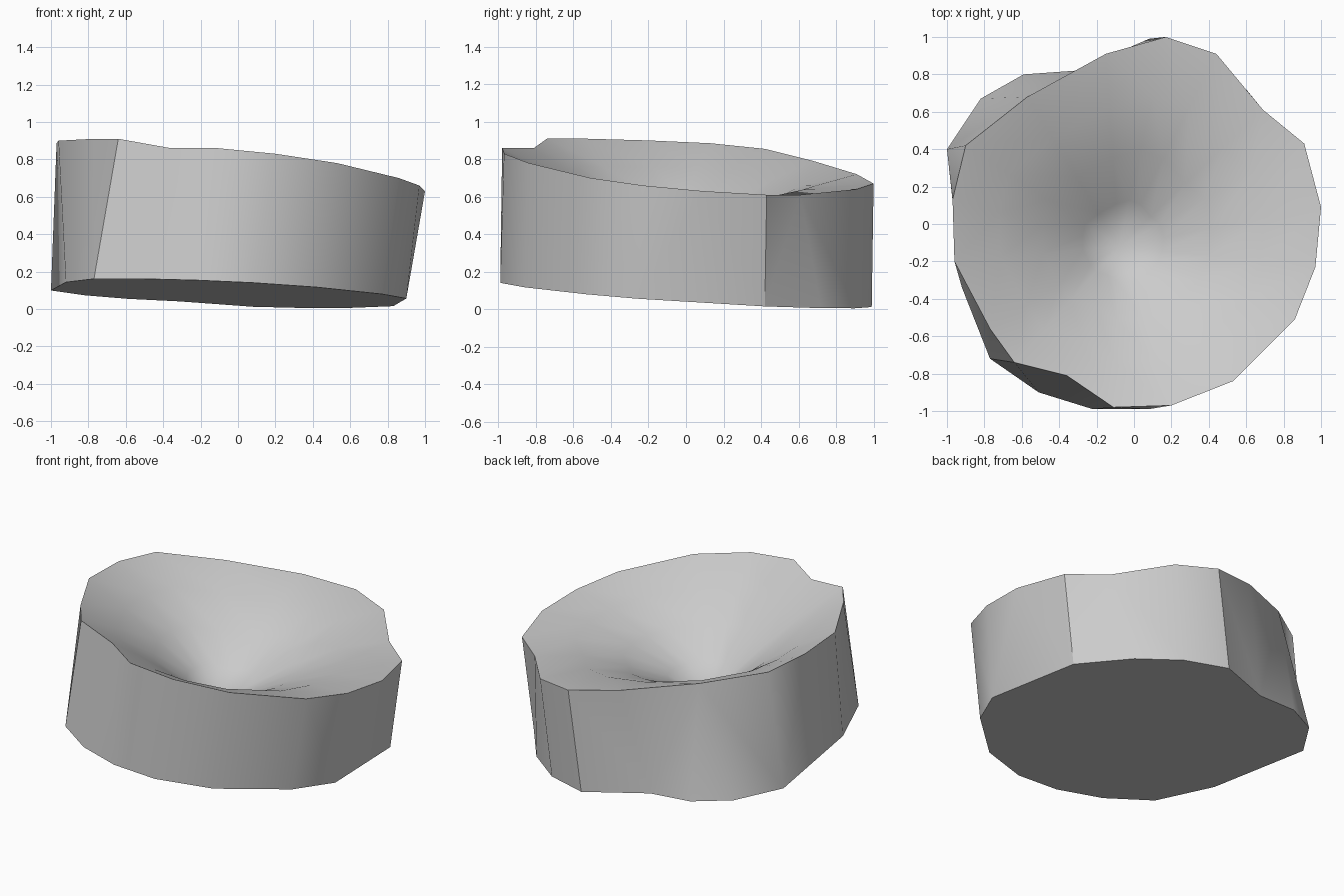
import bpy
import bmesh
import math
from mathutils import Vector

cube = bpy.data.objects.get("Cube")
if cube:
    bpy.data.objects.remove(cube, do_unlink=True)

# Single plain grey material
grey = bpy.data.materials.new("plain grey")
grey.use_nodes = True
colour = (0.6, 0.6, 0.6, 1.0)
grey.diffuse_color = colour
grey.node_tree.nodes["Principled BSDF"].inputs["Base Color"].default_value = colour

# Base outline, clockwise from the back
BASE = [(0.08, 0.99), (0.36, 0.90), (0.60, 0.72), (0.83, 0.42),
        (0.90, -0.26), (0.77, -0.53), (0.42, -0.86), (0.08, -0.99),
        (-0.22, -0.99), (-0.51, -0.90), (-0.77, -0.72), (-0.92, -0.34),
        (-1.00, 0.40), (-0.82, 0.67), (-0.59, 0.80), (-0.31, 0.82)]

# Rim outline with heights, clockwise from the back
RIM = [(0.17, 1.00, 0.67), (0.44, 0.91, 0.64), (0.69, 0.61, 0.61),
       (0.91, 0.43, 0.61), (1.00, 0.09, 0.63), (0.97, -0.23, 0.66),
       (0.86, -0.51, 0.70), (0.53, -0.84, 0.78), (0.20, -0.97, 0.83),
       (-0.11, -0.98, 0.86), (-0.36, -0.81, 0.86), (-0.64, -0.74, 0.91),
       (-0.77, -0.56, 0.91), (-0.96, -0.20, 0.90), (-0.97, 0.13, 0.885),
       (-0.90, 0.42, 0.855), (-0.57, 0.68, 0.79), (-0.15, 0.91, 0.72)]

# Wall edges as (base index, rim index); repeats make triangles
WALL = [(0, 0), (1, 1), (2, 2), (3, 2), (3, 3), (4, 4), (4, 5), (5, 6),
        (6, 7), (7, 8), (8, 9), (9, 10), (10, 11), (11, 12), (11, 13),
        (12, 14), (12, 15), (13, 16), (14, 16), (15, 16), (15, 17)]

CENTRE = Vector((-0.08, -0.12))  # lowest point of the hollow, from above


def base_height(x, y):
    """Height of the tilted underside."""
    return max(0.0, 0.08 - 0.045 * x - 0.065 * y)


def hollow_height(p):
    """Tilted top plane minus a funnel that deepens towards the centre."""
    radius = (p - CENTRE).length
    plane = 0.76 - 0.13 * p.x - 0.12 * p.y
    return plane - 0.52 * max(0.0, 1.0 - radius) ** 1.4


bm = bmesh.new()
base = [bm.verts.new((x, y, base_height(x, y))) for x, y in BASE]
rim = [bm.verts.new(p) for p in RIM]

# Underside
bm.faces.new(base)

# Outer wall
for (b0, r0), (b1, r1) in zip(WALL, WALL[1:] + WALL[:1]):
    corners = [base[b0], base[b1], rim[r1], rim[r0]]
    bm.faces.new(list(dict.fromkeys(corners)))


# Funnel-shaped hollow: rings that blend from the rim into the funnel
def hollow_ring(spread):
    ring = []
    for v in rim:
        edge = v.co.xy
        p = CENTRE.lerp(edge, spread)
        z = hollow_height(p) + spread * (v.co.z - hollow_height(edge))
        ring.append(bm.verts.new((p.x, p.y, z)))
    return ring


rings = [rim] + [hollow_ring(s) for s in (0.72, 0.46, 0.22)]
tip = bm.verts.new((CENTRE.x, CENTRE.y, hollow_height(CENTRE)))
count = len(rim)
for i in range(count):
    j = (i + 1) % count
    for outer, inner in zip(rings, rings[1:]):
        bm.faces.new((outer[i], outer[j], inner[j], inner[i]))
    bm.faces.new((rings[-1][i], rings[-1][j], tip))

bmesh.ops.recalc_face_normals(bm, faces=bm.faces)
mesh = bpy.data.meshes.new("hollowed_block")
bm.to_mesh(mesh)
bm.free()
mesh.materials.append(grey)

block = bpy.data.objects.new("hollowed_block", mesh)
bpy.context.collection.objects.link(block)
bpy.ops.object.select_all(action='DESELECT')
block.select_set(True)
bpy.context.view_layer.objects.active = block
bpy.ops.object.shade_smooth_by_angle(angle=math.radians(38))
